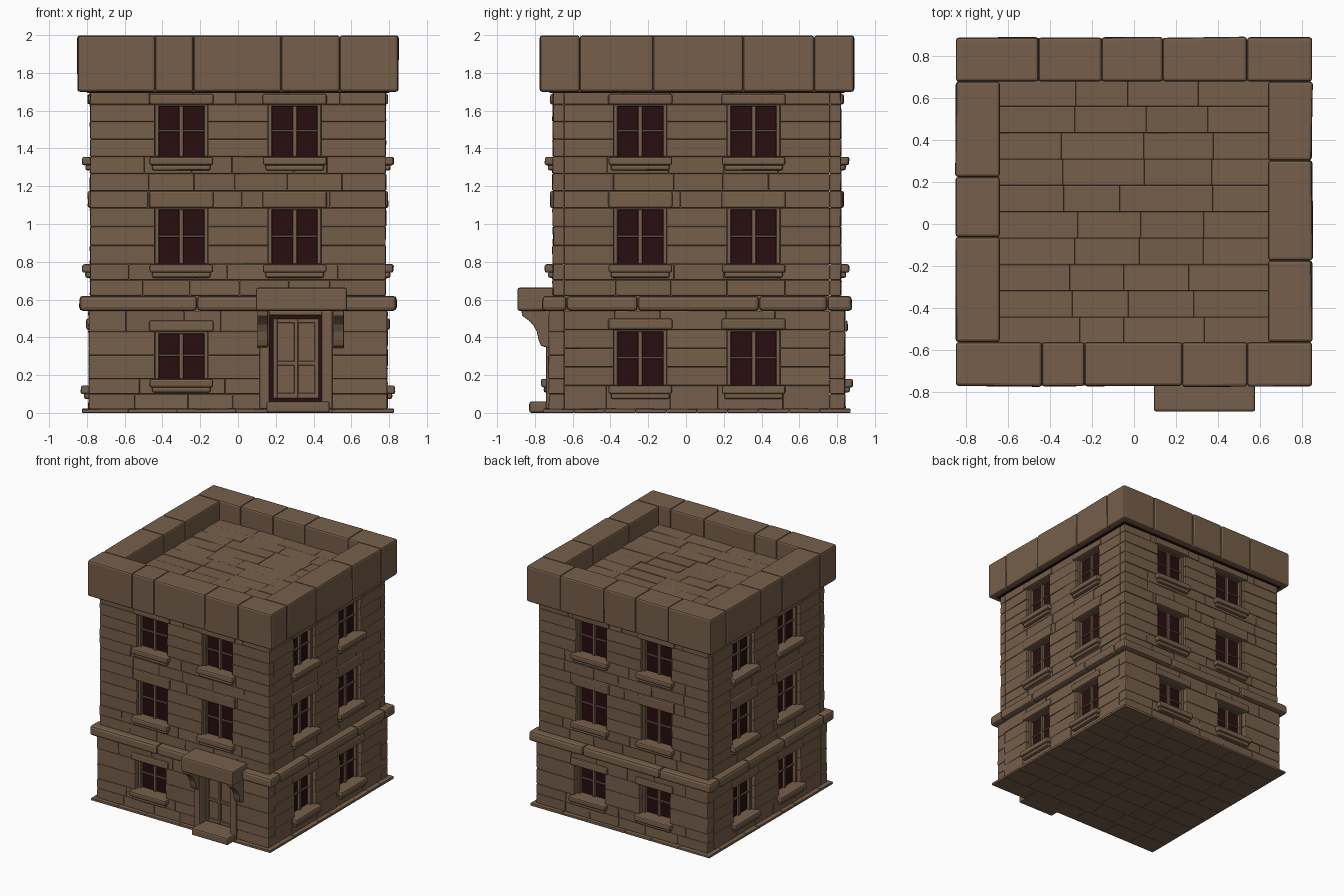
import bpy, bmesh, math, random
from mathutils import Matrix, Vector

if "Cube" in bpy.data.objects:
    bpy.data.objects.remove(bpy.data.objects["Cube"])

random.seed(4)
CY = 0.058                      # building centre in y
CORE = (0.722, 0.703)           # half sizes of the inner core
LOW = (0.79, 0.784)             # ground storey half sizes
UP = (0.782, 0.763)             # upper storeys half sizes
FACES = ("front", "right", "back", "left")


def material(name, color):
    m = bpy.data.materials.new(name)
    m.diffuse_color = (*color, 1)
    m.use_nodes = True
    m.node_tree.nodes["Principled BSDF"].inputs["Base Color"].default_value = m.diffuse_color
    return m


STONE = material("brown_stone", (0.181, 0.114, 0.069))
DARK = material("dark_red_glass", (0.021, 0.004, 0.005))


def box(bm, lo, hi, M=Matrix(), jit=0.0, axis=1):
    """Box from lo to hi; the outer face (-y, or +z when axis is 2) is roughened."""
    for v in bmesh.ops.create_cube(bm, size=1)["verts"]:
        c = Vector([hi[i] if v.co[i] > 0 else lo[i] for i in range(3)])
        if jit and (v.co.y < 0 if axis == 1 else v.co.z > 0):
            c[axis] += random.uniform(-jit, jit)
        v.co = M @ c


def finish(name, bm, mat=STONE, bevel=0.006, segments=2):
    me = bpy.data.meshes.new(name)
    bmesh.ops.recalc_face_normals(bm, faces=bm.faces)
    bm.to_mesh(me)
    bm.free()
    me.materials.append(mat)
    ob = bpy.data.objects.new(name, me)
    bpy.context.collection.objects.link(ob)
    if bevel:
        b = ob.modifiers.new("soft_edges", "BEVEL")
        b.width, b.segments = bevel, segments
    return ob


def face_matrix(k):
    """Front-facing local frame turned to side k of the building."""
    return Matrix.Translation((0, CY, 0)) @ Matrix.Rotation(k * math.pi / 2, 4, "Z")


def cuts(a, b, size):
    """Split a..b into uneven stone lengths."""
    n = max(1, round((b - a) / size))
    return [a] + [a + (b - a) * (i + random.uniform(-0.22, 0.22)) / n
                  for i in range(1, n)] + [b]


def pairs(seq):
    return zip(seq, seq[1:])


def wall(bm, M, half, outer, inner, levels, holes):
    """Courses of stones that leave the openings free."""
    for z0, z1 in pairs(levels):
        n = max(1, round((z1 - z0) / 0.1))
        for i in range(n):
            a, b = z0 + (z1 - z0) * i / n, z0 + (z1 - z0) * (i + 1) / n
            mid, edge, spans = (a + b) / 2, -half, []
            for h in sorted(holes):
                if h[2] < mid < h[3]:
                    spans.append((edge, h[0]))
                    edge = h[1]
            spans.append((edge, half))
            for s in spans:
                for u0, u1 in pairs(cuts(*s, 0.27)):
                    box(bm, (u0, -outer, a), (u1, -inner, b), M, 0.004)


def ring(name, hx, hy, t, z0, z1, size, bevel):
    """Four rows of stones around the building."""
    bm = bmesh.new()
    for k in range(4):
        half, outer = (hx, hy) if k % 2 == 0 else (hy - t, hx)
        for u0, u1 in pairs(cuts(-half, half, size)):
            box(bm, (u0, -outer, z0), (u1, -outer + t, z1), face_matrix(k), 0.004)
    finish(name, bm, bevel=bevel)


def paving(name, hx, hy, z0, z1, jit):
    bm = bmesh.new()
    rows = 10
    for i in range(rows):
        a, b = (-hy + 2 * hy * j / rows for j in (i, i + 1))
        for u0, u1 in pairs(cuts(-hx, hx, 0.3)):
            box(bm, (u0, a, z0), (u1, b, z1), Matrix.Translation((0, CY, 0)), jit, 2)
    finish(name, bm, bevel=0.004)


# Inner core, base paving, roof paving
bm = bmesh.new()
box(bm, (-CORE[0], CY - CORE[1], 0.01), (CORE[0], CY + CORE[1], 1.815))
finish("inner_core", bm, bevel=0)
paving("base_plinth", 0.825, 0.813, 0.0, 0.02, 0.003)
paving("roof_paving", 0.645, 0.627, 1.81, 1.84, 0.004)

# Belt course, parapet and the dark joint under the parapet
ring("belt_course", 0.838, 0.82, 0.13, 0.54, 0.62, 0.5, 0.02)
ring("parapet", 0.848, 0.83, 0.21, 1.70, 1.998, 0.36, 0.014)
bm = bmesh.new()
box(bm, (-0.8, CY - 0.78, 1.693), (0.8, CY + 0.78, 1.701))
finish("parapet_joint", bm, DARK, 0)

# Walls and windows on all four sides
DOOR = (0.165, 0.445, 0.0, 0.54)
for k, face in enumerate(FACES):
    M = face_matrix(k)
    ends = k % 2 == 0
    base, top = (0.18, 0.43) if ends else (0.145, 0.44)
    inner = CORE[1] if ends else CORE[0]
    outer_low, outer_up = (LOW[1], UP[1]) if ends else (LOW[0], UP[0])
    half_low, half_up = (LOW[0], UP[0]) if ends else (CORE[1], CORE[1])
    # each window: centre, bottom, top, lintel height, wall surface
    wins = []
    for u in (-0.3, 0.3):
        if not (k == 0 and u > 0):
            wins.append((u, base, top, 0.06, outer_low))
        wins.append((u, 0.787, 1.085, 0.09, outer_up))
        wins.append((u, 1.356, 1.633, 0.055, outer_up))
    holes = [(u - 0.14, u + 0.14, a, b) for u, a, b, _, _ in wins]
    if k == 0:
        holes.append(DOOR)
    bm = bmesh.new()
    wall(bm, M, half_low, outer_low, inner, [0.02, base, top, 0.54], holes)
    wall(bm, M, half_up, outer_up, inner,
         [0.62, 0.787, 1.085, 1.175, 1.356, 1.633, 1.70], holes)
    finish(face + "_wall", bm)

    glass, frame, trim = bmesh.new(), bmesh.new(), bmesh.new()
    for u, a, b, lintel, outer in wins:
        box(glass, (u - 0.14, -inner - 0.006, a), (u + 0.14, -inner + 0.002, b), M)
        # frame sides, top rail, glazing bars
        for s in (-1, 1):
            x = u + s * 0.13
            box(frame, (x - 0.011, -inner - 0.035, a), (x + 0.011, -inner, b), M)
        box(frame, (u - 0.14, -inner - 0.035, b - 0.012), (u + 0.14, -inner, b), M)
        box(frame, (u - 0.012, -inner - 0.025, a), (u + 0.012, -inner, b), M)
        mid = (a + b) / 2
        box(frame, (u - 0.14, -inner - 0.02, mid - 0.007),
            (u + 0.14, -inner, mid + 0.007), M)
        # lintel, and sill with a sloping underside
        box(trim, (u - 0.17, -outer - 0.013, b), (u + 0.17, -inner, b + lintel), M, 0.003)
        box(trim, (u - 0.168, -outer - 0.042, a - 0.045), (u + 0.168, -inner, a), M, 0.003)
        box(trim, (u - 0.155, -outer - 0.025, a - 0.072),
            (u + 0.155, -inner, a - 0.04), M, 0.003)
    finish(face + "_window_glass", glass, DARK, 0)
    finish(face + "_window_frames", frame, bevel=0.003, segments=1)
    finish(face + "_sills_and_lintels", trim, bevel=0.011)

# Door: dark backing, leaf, raised rails and stiles
wy = CY - LOW[1]                # ground storey front surface
dy = CY - CORE[1]               # core surface behind the door
bm = bmesh.new()
box(bm, (0.165, dy - 0.008, 0.05), (0.445, dy, 0.53))
finish("door_backing", bm, DARK, 0)
bm = bmesh.new()
box(bm, (0.185, dy - 0.03, 0.075), (0.43, dy, 0.5))
for x0, x1 in ((0.185, 0.21), (0.296, 0.319), (0.405, 0.43)):
    box(bm, (x0, dy - 0.042, 0.075), (x1, dy - 0.02, 0.5))
for z0, z1 in ((0.075, 0.105), (0.25, 0.275), (0.475, 0.5)):
    box(bm, (0.185, dy - 0.041, z0), (0.43, dy - 0.02, z1))
finish("door_leaf", bm, bevel=0.003, segments=1)

# Door posts and head
bm = bmesh.new()
box(bm, (0.115, wy - 0.015, 0.02), (0.167, dy, 0.545))
box(bm, (0.443, wy - 0.015, 0.02), (0.5, dy, 0.545))
box(bm, (0.16, wy - 0.005, 0.515), (0.45, dy, 0.545))
finish("door_surround", bm, bevel=0.008)

# Door step and canopy
bm = bmesh.new()
box(bm, (0.15, -0.83, 0.0), (0.485, dy, 0.06))
finish("door_step", bm, bevel=0.012)
bm = bmesh.new()
box(bm, (0.095, -0.893, 0.54), (0.577, dy, 0.663))
finish("door_canopy", bm, bevel=0.012)

# Curved canopy brackets
PROFILE = [(-0.715, 0.55), (-0.872, 0.55), (-0.868, 0.515), (-0.84, 0.495), (-0.81, 0.468),
           (-0.79, 0.43), (-0.78, 0.385), (-0.768, 0.355), (-0.715, 0.34)]
for side, x in (("left", 0.102), ("right", 0.505)):
    bm = bmesh.new()
    f = bm.faces.new([bm.verts.new((x, y, z)) for y, z in PROFILE])
    ext = bmesh.ops.extrude_face_region(bm, geom=[f])["geom"]
    bmesh.ops.translate(bm, vec=(0.056, 0, 0),
                        verts=[g for g in ext if isinstance(g, bmesh.types.BMVert)])
    finish(side + "_canopy_bracket", bm, bevel=0.005)
